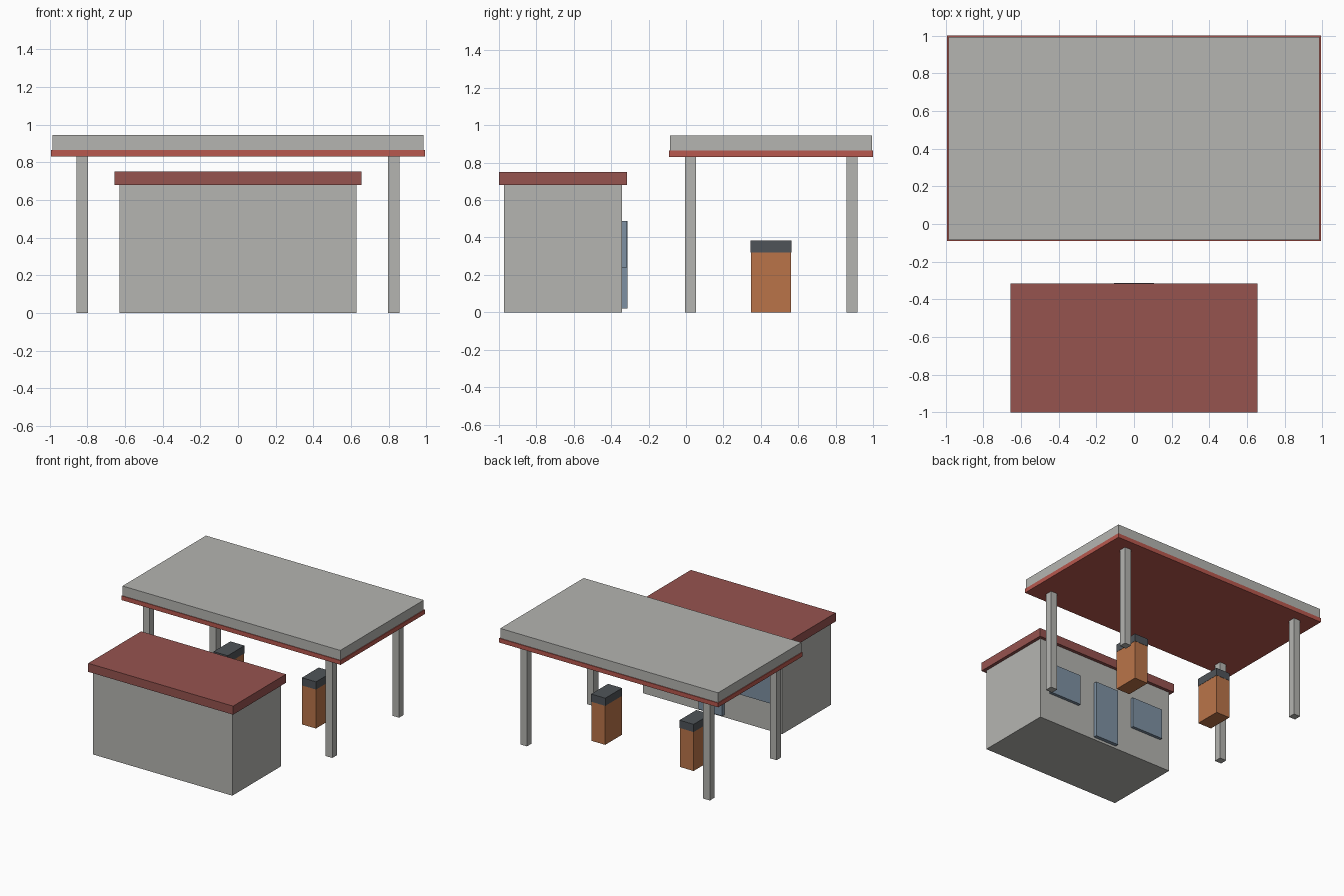
import bpy
import bmesh

cube = bpy.data.objects.get("Cube")
if cube:
    bpy.data.objects.remove(cube, do_unlink=True)


def material(name, rgb):
    """Flat material from 0-255 display values, stored as linear."""
    linear = [((c / 255 + 0.055) / 1.055) ** 2.4 for c in rgb]
    mat = bpy.data.materials.new(name)
    mat.use_nodes = True
    mat.diffuse_color = (*linear, 1)
    bsdf = next(n for n in mat.node_tree.nodes if n.type == 'BSDF_PRINCIPLED')
    bsdf.inputs["Base Color"].default_value = (*linear, 1)
    bsdf.inputs["Roughness"].default_value = 0.8
    return mat


concrete = material("concrete grey", (181, 181, 177))
trim_red = material("trim red", (184, 88, 78))
roof_red = material("roof red", (150, 83, 79))
orange = material("pump orange", (186, 116, 73))
charcoal = material("charcoal", (79, 84, 89))
glass = material("glass blue", (126, 145, 163))


def box(name, x, y, z, mat):
    """Box spanning the (low, high) pair given for each axis."""
    bm = bmesh.new()
    bmesh.ops.create_cube(bm, size=1)
    for v in bm.verts:
        v.co = [lo + (c + 0.5) * (hi - lo) for c, (lo, hi) in zip(v.co, (x, y, z))]
    mesh = bpy.data.meshes.new(name)
    bm.to_mesh(mesh)
    bm.free()
    mesh.materials.append(mat)
    obj = bpy.data.objects.new(name, mesh)
    bpy.context.collection.objects.link(obj)
    return obj


def around(centre, half):
    return centre - half, centre + half


# Shop building with overhanging roof
wall_y = -0.342
box("shop_walls", around(0, 0.63), (-0.973, wall_y), (0, 0.68), concrete)
box("shop_roof", around(0, 0.656), (-1, -0.316), (0.68, 0.75), roof_red)

# Door and windows face the forecourt
box("shop_door", around(0, 0.107), (wall_y, -0.313), (0.02, 0.487), glass)

# Canopy slab with a slightly wider trim band beneath
box("canopy_slab", around(0, 0.986), (-0.085, 0.994), (0.865, 0.945), concrete)
box("canopy_trim", around(0, 0.992), (-0.09, 1), (0.83, 0.865), trim_red)

# Mirrored parts: windows, pumps and canopy posts
for side, sign in (("left", 1), ("right", -1)):
    box(f"shop_window_{side}", around(sign * 0.4, 0.143), (wall_y, -0.318),
        (0.237, 0.487), glass)
    pump_x = sign * 0.4
    box(f"pump_body_{side}", around(pump_x, 0.062), around(0.455, 0.107),
        (0, 0.32), orange)
    box(f"pump_cap_{side}", around(pump_x, 0.064), around(0.455, 0.109),
        (0.32, 0.383), charcoal)
    for end, y in (("front", 0.024), ("back", 0.887)):
        box(f"canopy_post_{end}_{side}", around(sign * 0.828, 0.03),
            around(y, 0.03), (0, 0.83), concrete)
